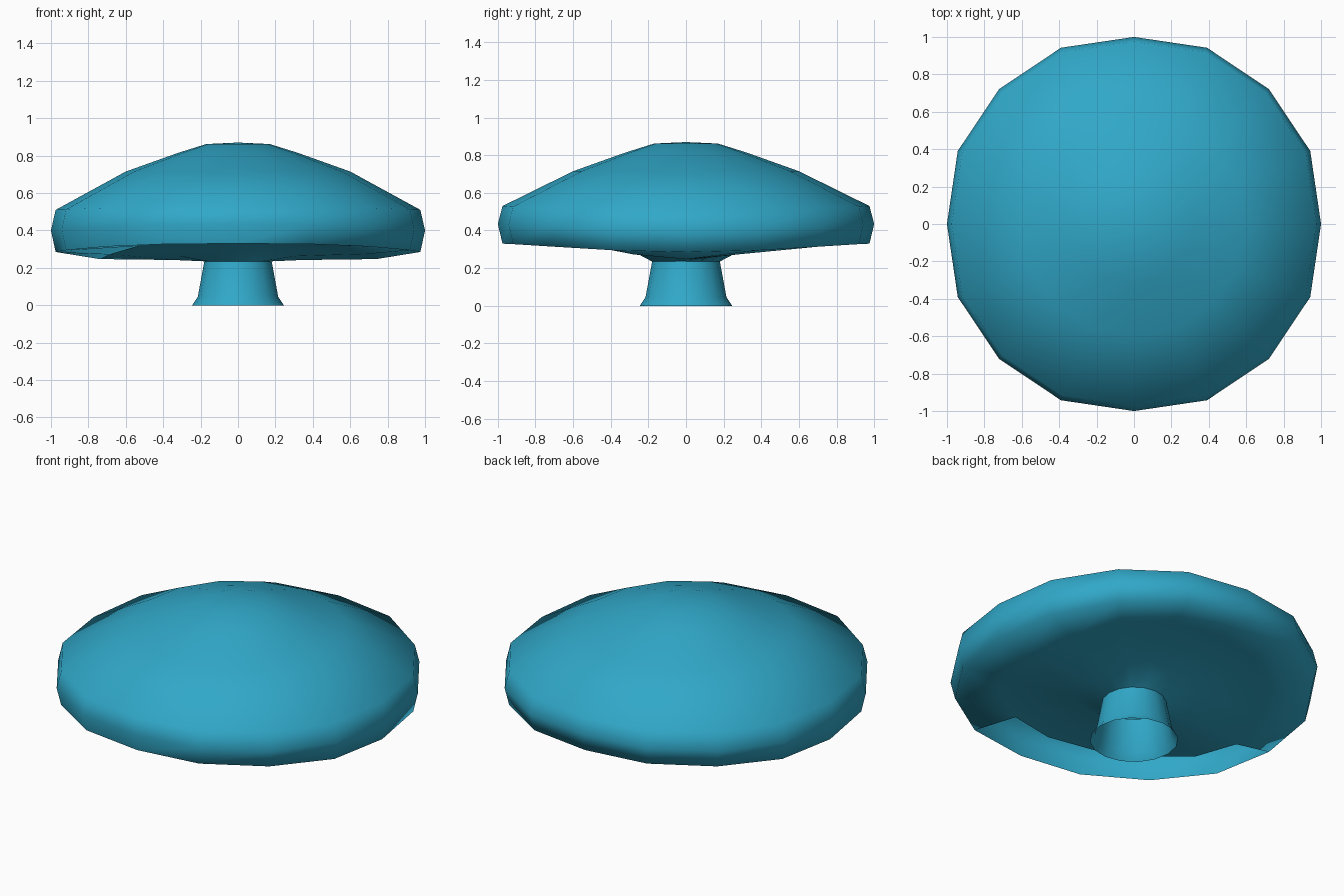
import bpy, bmesh, math

if "Cube" in bpy.data.objects:
    bpy.data.objects.remove(bpy.data.objects["Cube"])

SIDES = 16

teal = bpy.data.materials.new("teal")
teal.diffuse_color = (0.03, 0.39, 0.58, 1)
teal.use_nodes = True
teal.node_tree.nodes["Principled BSDF"].inputs["Base Color"].default_value = teal.diffuse_color


def lathe(name, profile, top=None, angle=50, open_ring=None, open_sides=()):
    """Spin (radius, z at the y ends, z at the x ends, sharpness, bulge) rings round z."""
    bm = bmesh.new()
    rings = []
    for r, z_y, z_x, power, bulge in profile:
        ring = []
        for i in range(SIDES):
            a = 2 * math.pi * i / SIDES
            k = abs(math.cos(a)) ** power
            radius = r * (1 if i % 4 == 0 else bulge)
            ring.append(bm.verts.new((radius * math.cos(a), radius * math.sin(a),
                                      z_y + (z_x - z_y) * k)))
        rings.append(ring)
    for n, (lower, upper) in enumerate(zip(rings, rings[1:])):
        for i in range(SIDES):
            if n == open_ring and i in open_sides:
                continue
            j = (i + 1) % SIDES
            bm.faces.new((lower[i], lower[j], upper[j], upper[i]))
    if top is not None:
        tip = bm.verts.new((0, 0, top))
        for i in range(SIDES):
            bm.faces.new((rings[-1][i], rings[-1][(i + 1) % SIDES], tip))
    mesh = bpy.data.meshes.new(name)
    bm.to_mesh(mesh)
    bm.free()
    mesh.materials.append(teal)
    obj = bpy.data.objects.new(name, mesh)
    bpy.context.collection.objects.link(obj)
    bpy.ops.object.select_all(action='DESELECT')
    obj.select_set(True)
    bpy.context.view_layer.objects.active = obj
    bpy.ops.object.shade_smooth_by_angle(angle=math.radians(angle))
    return obj


# Cap: underside from the stem outward (open gap at front left), rim, then dome
lathe("mushroom_cap", [
    (0.18, 0.235, 0.235, 1, 1),
    (0.34, 0.32, 0.242, 4, 1),
    (0.74, 0.345, 0.247, 4, 1),
    (0.975, 0.33, 0.285, 3, 1.02),
    (1.00, 0.435, 0.40, 2, 1.02),
    (0.975, 0.53, 0.51, 2, 1.02),
    (0.60, 0.715, 0.715, 2, 1),
    (0.32, 0.815, 0.815, 2, 1),
    (0.17, 0.862, 0.862, 2, 1),
], top=0.87, angle=100, open_ring=2, open_sides=range(8, 13))

# Stem: hollow, tapered, with a flared foot
lathe("mushroom_stem", [
    (0.245, 0.0, 0.0, 1, 1),
    (0.215, 0.045, 0.045, 1, 1),
    (0.18, 0.235, 0.235, 1, 1),
])
